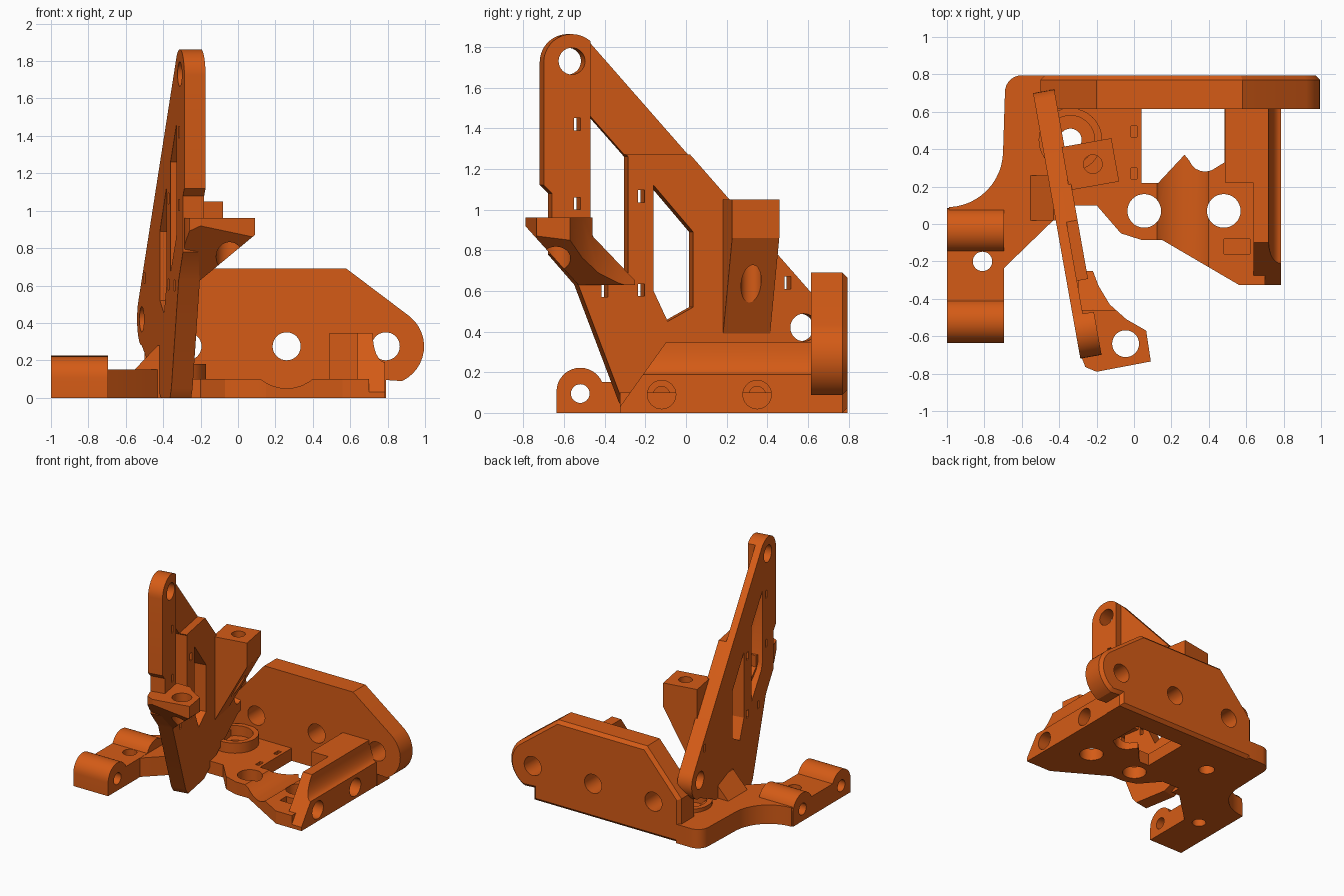
import bpy, bmesh, math
from mathutils import Matrix, Vector

if "Cube" in bpy.data.objects:
    bpy.data.objects.remove(bpy.data.objects["Cube"])

orange = bpy.data.materials.new("orange")
orange.diffuse_color = (0.66, 0.105, 0.008, 1)
orange.use_nodes = True
orange.node_tree.nodes["Principled BSDF"].inputs["Base Color"].default_value = orange.diffuse_color

AXES = {'x': lambda a, b, t: (t, a, b), 'y': lambda a, b, t: (a, t, b), 'z': lambda a, b, t: (a, b, t)}


def arc(cx, cy, r, a0, a1, n=12, ry=None):
    ry = ry or r
    return [(cx + r * math.cos(math.radians(a0 + (a1 - a0) * i / n)),
             cy + ry * math.sin(math.radians(a0 + (a1 - a0) * i / n))) for i in range(n + 1)]


def prism(name, pts, lo, hi, axis, chamfer=0):
    """Extrude a 2D outline along an axis, optionally chamfering the far rim."""
    bm = bmesh.new()
    a = [bm.verts.new(AXES[axis](p[0], p[1], lo)) for p in pts]
    b = [bm.verts.new(AXES[axis](p[0], p[1], hi)) for p in pts]
    n = len(pts)
    bm.faces.new(a[::-1])
    top = bm.faces.new(b)
    for i in range(n):
        j = (i + 1) % n
        bm.faces.new((a[i], a[j], b[j], b[i]))
    bmesh.ops.recalc_face_normals(bm, faces=bm.faces)
    if chamfer:
        bmesh.ops.bevel(bm, geom=list(top.edges), offset=chamfer, segments=1, affect='EDGES')
    me = bpy.data.meshes.new(name)
    bm.to_mesh(me)
    bm.free()
    me.materials.append(orange)
    ob = bpy.data.objects.new(name, me)
    bpy.context.collection.objects.link(ob)
    return ob


def box(name, x0, x1, y0, y1, z0, z1):
    return prism(name, [(x0, y0), (x1, y0), (x1, y1), (x0, y1)], z0, z1, 'z')


def rod(cx, cy, r, lo, hi, axis):
    return prism("cutter", arc(cx, cy, r, 0, 360, 32)[:-1], lo, hi, axis)


def boolean(ob, others, op='DIFFERENCE'):
    bpy.context.view_layer.objects.active = ob
    for c in others:
        m = ob.modifiers.new("cut", 'BOOLEAN')
        m.operation, m.object, m.solver = op, c, 'EXACT'
        bpy.ops.object.modifier_apply(modifier=m.name)
        bpy.data.objects.remove(c)
    return ob


def slice_off(ob, co, no):
    """Remove everything on the normal side of a plane and cap the cut."""
    bm = bmesh.new()
    bm.from_mesh(ob.data)
    r = bmesh.ops.bisect_plane(bm, geom=bm.verts[:] + bm.edges[:] + bm.faces[:], dist=1e-5,
                               plane_co=co, plane_no=Vector(no).normalized(), clear_outer=True)
    bmesh.ops.holes_fill(bm, edges=[e for e in bm.edges if e.is_boundary])
    bmesh.ops.recalc_face_normals(bm, faces=bm.faces)
    bm.to_mesh(ob.data)
    bm.free()


# Upright back plate with three bolt holes
plate = prism("back_plate", [(-.5, 0), (.79, 0), (.79, .095)] + arc(.79, .275, .205, -65, 50)
              + [(.58, .69), (-.2, .69), (-.5, .35)], .615, .795, 'y', .025)
boolean(plate, [rod(x, .275, .075, .5, .9, 'y') for x in (-.27, .26, .79)])

# Floor: right web with opening, groove, holes and slots
floor = prism("floor_web", [(-.45, .1), (-.2, .1), (-.07, -.05), (.04, -.085), (.15, -.085), (.56, -.325),
                            (.7, -.325), (.7, .7), (-.45, .7)], 0, .1, 'z')
opening = prism("cutter", [(.04, .615), (.04, .22), (.13, .22), (.27, .37)]
                + arc(.38, .37, .09, 200, 310, 6) + [(.485, .33), (.485, .615)], -.1, .2, 'z')
boolean(floor, [opening, rod(.26, .27, .22, -.5, .6, 'y'), rod(.055, .07, .09, -.1, .3, 'z'),
                rod(.48, .07, .09, -.1, .3, 'z'), rod(-.34, .45, .06, -.1, .3, 'z'),
                box("cutter", -.015, .015, .465, .525, .03, .2),
                box("cutter", -.015, .015, .24, .3, .03, .2),
                box("cutter", .48, .62, -.16, -.08, .04, .2)])

# Floor: left arm with curved inner corner
arm = prism("left_arm", [(-.71, -.25), (-.4, .05), (-.36, .1), (-.42, .4), (-.47, .795)]
            + arc(-.6, .705, .09, 90, 180, 8) + arc(-1, .39, .3, 0, -88, 12)
            + [(-.99, 0), (-.71, 0)], 0, .15, 'z')
boolean(arm, [rod(-.34, .45, .06, -.1, .3, 'z')])

# Collar beside the small floor hole
collar = prism("collar", arc(-.34, .45, .17, 0, 360, 32)[:-1], .05, .18, 'z')
boolean(collar, [rod(-.34, .45, .13, .1, .3, 'z'), rod(-.34, .45, .06, 0, .3, 'z')])

# Ramp from arm up to the tilted panel
prism("ramp", [(-.6, .1), (-.43, .28), (-.38, .28), (-.36, 0), (-.6, 0)], .02, .26, 'y')

# Left mounting block with two rounded lugs
block = prism("mount_block", [(.085, 0)] + arc(-.035, .105, .12, 0, 157, 14)
              + arc(-.52, .105, .117, 23, 180, 14) + [(-.637, 0)], -1, -.695, 'x')
boolean(block, [rod(-.52, .095, .046, -1.1, -.6, 'x'), rod(-.035, .095, .046, -1.1, -.6, 'x'),
                rod(-.81, -.2, .052, -.1, .4, 'z')])

# Right rail with concave outer fillet, and inner shelf
rail = prism("right_rail", [(.64, 0), (.785, 0), (.785, .19)]
             + arc(.785, .345, .065, 270, 180, 8, .155)[1:] + [(.64, .345)], -.325, .63, 'y')
slice_off(rail, (.7, -.1, .345), (0, -.315, .225))
boolean(rail, [rod(y, .09, r, x, .9, 'x') for y in (-.12, .35) for r, x in ((.07, .68), (.04, .6))])
prism("rail_shelf", [(.49, .22), (.64, .22), (.64, .63), (.49, .63)], 0, .345, 'z')

# Tilted panel: built in its own frame, then turned ten degrees
FRAME = Matrix.Translation((-.415, 0, 0)) @ Matrix.Rotation(math.radians(10.1), 4, 'Z')
T = .115


def loc(pts):
    return [((y - .02) / .985, z) for y, z in pts]


panel = prism("tilted_panel", loc([(0, 0), (-.27, 0), (-.31, .05), (-.53, .63), (-.66, .78), (-.66, 1.08),
                                   (-.7, 1.12)] + arc(-.562, 1.725, .138, 180, 42, 14)
                                  + arc(.58, .42, .14, 42, -90, 12) + [(.2, .1)]), 0, T, 'x')
windows = ([(-.47, 1.47), (-.285, 1.26), (-.285, .67), (-.45, .85), (-.47, .9)],
           [(-.16, 1.12), (.035, .89), (.035, .52), (-.09, .45), (-.16, .6)])
cuts = [prism("cutter", loc(w), -.1, .3, 'x') for w in windows]
cuts += [rod(*loc([c])[0], r, -.1, .3, 'x') for c, r in (((-.562, 1.73), .066), ((.58, .42), .068))]
cuts += [box("cutter", .055, .3, loc([(-.47, 0)])[0][0], .6, 1.27, 2)]
for y, z in ((-.535, 1.42), (-.535, 1.03), (-.22, 1.065), (-.22, .605), (-.4, .6), (.5, .64)):
    y = loc([(y, z)])[0][0]
    cuts.append(box("cutter", -.1, .3, y - .016, y + .016, z - .03, z + .03))
boolean(panel, cuts)
panel.data.transform(FRAME)

# Bored boss on the panel, tapering down into it
boss = box("boss", .1, .37, .165, .4, .39, 1.05)
slice_off(boss, (.37, .3, .86), (.47, 0, -.255))
boolean(boss, [rod(.248, .281, .05, .3, 1.2, 'z')])
boss.data.transform(FRAME)

# Front bracket with concave rear edge and sloping underside
bracket = prism("front_bracket", [(-.3, -.25), (-.22, -.25), (-.19, -.33), (-.13, -.43), (-.04, -.51),
                                  (.065, -.57), (.09, -.735), (-.2, -.79), (-.26, -.765), (-.285, -.7)],
                .6, .96, 'z')
side = prism("cutter", [(-.8, .96), (-.46, .96), (-.46, .87), (-.24, .64), (-.24, .63), (-.53, .63),
                        (-.8, .93)], -.6, .3, 'x')
boolean(bracket, [side], 'INTERSECT')
slice_off(bracket, (.09, -.7, .87), (.24, 0, -.29))
boolean(bracket, [rod(-.045, -.64, .072, .5, 1.2, 'z')])

# Keep creases crisp while curved walls read smooth
for ob in list(bpy.context.scene.objects):
    bpy.ops.object.select_all(action='DESELECT')
    ob.select_set(True)
    bpy.context.view_layer.objects.active = ob
    bpy.ops.object.shade_smooth_by_angle(angle=math.radians(25))
